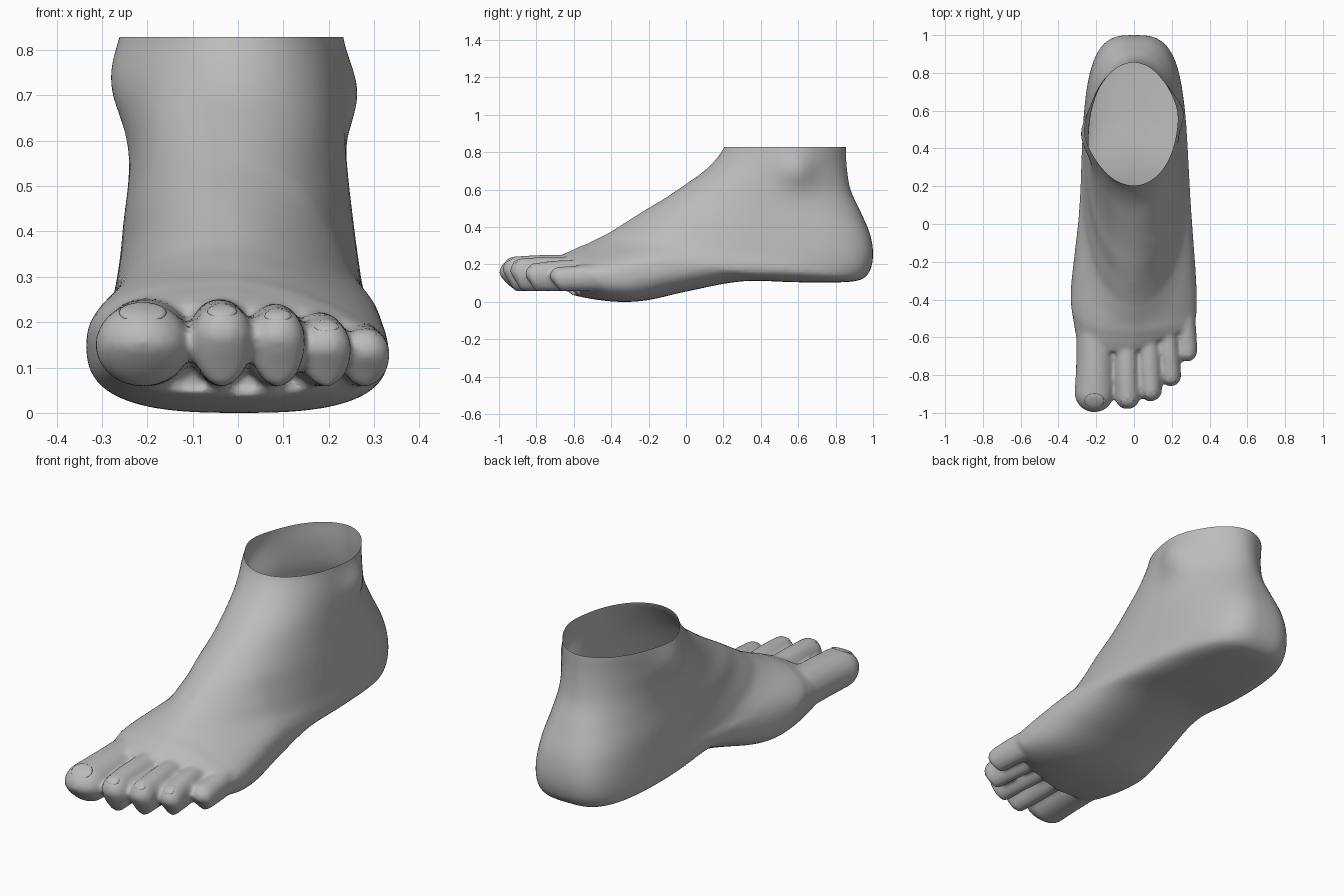
import bpy, bmesh, math
from mathutils import Matrix, Vector

if "Cube" in bpy.data.objects:
    bpy.data.objects.remove(bpy.data.objects["Cube"])

skin = bpy.data.materials.new("plain_grey")
skin.diffuse_color = (0.5, 0.5, 0.5, 1)
skin.use_nodes = True
skin.node_tree.nodes["Principled BSDF"].inputs["Base Color"].default_value = skin.diffuse_color

# Sections fan from the ankle opening round the heel to the toe roots:
# front y, front z, back y, back z, left x, right x, front power, back power, shear
SECTIONS = [
    (0.20, 0.92, 0.85, 0.92, -0.24, 0.23, 2.0, 1.9, 0),
    (0.205, 0.83, 0.855, 0.83, -0.24, 0.225, 2.0, 1.9, 0),
    (0.12, 0.72, 0.86, 0.72, -0.24, 0.23, 2.0, 1.9, 0),
    (0.00, 0.63, 0.88, 0.60, -0.235, 0.235, 2.0, 2.1, 0),
    (-0.12, 0.55, 0.93, 0.49, -0.24, 0.243, 2.0, 2.4, 0),
    (-0.22, 0.49, 0.985, 0.36, -0.252, 0.254, 2.1, 2.9, 0),
    (-0.30, 0.44, 1.00, 0.24, -0.26, 0.265, 2.1, 3.2, 0),
    (-0.37, 0.395, 0.97, 0.145, -0.27, 0.275, 2.2, 3.2, 0),
    (-0.42, 0.365, 0.88, 0.108, -0.277, 0.285, 2.2, 3.1, 0),
    (-0.46, 0.345, 0.60, 0.105, -0.285, 0.297, 2.2, 3.0, 0),
    (-0.50, 0.325, 0.30, 0.11, -0.298, 0.31, 2.2, 2.9, 0),
    (-0.53, 0.31, 0.00, 0.055, -0.322, 0.325, 2.3, 2.8, 0),
    (-0.57, 0.295, -0.20, 0.01, -0.335, 0.332, 2.4, 2.8, 0.03),
    (-0.60, 0.28, -0.35, 0.0, -0.325, 0.332, 2.5, 2.8, 0.1),
    (-0.64, 0.262, -0.50, 0.015, -0.31, 0.325, 2.6, 2.8, 0.22),
    (-0.68, 0.24, -0.62, 0.04, -0.295, 0.28, 2.6, 2.8, 0.4),
]
# Toes: root, knuckle and tip, each as x, y, z, half width, half height
TOES = [
    [(-.2, -.54, .155, .105, .1), (-.205, -.75, .15, .102, .1), (-.21, -.893, .15, .105, .093)],
    [(-.04, -.56, .17, .07, .083), (-.04, -.78, .178, .065, .073), (-.035, -.915, .168, .066, .075)],
    [(.07, -.54, .16, .062, .08), (.083, -.74, .17, .06, .071), (.088, -.88, .16, .06, .073)],
    [(.165, -.5, .15, .058, .073), (.183, -.68, .155, .056, .067), (.195, -.805, .14, .055, .068)],
    [(.26, -.44, .135, .06, .073), (.275, -.58, .135, .056, .06), (.28, -.675, .13, .055, .058)],
]
# Ankle bones: side, y, z, height of bump, spread
BONES = [(-1, 0.47, 0.74, 0.042, 0.12), (1, 0.60, 0.705, 0.045, 0.1)]


def spline(rows, steps):
    """Smooth interpolation through rows of numbers."""
    out = []
    for i in range(len(rows) - 1):
        p0, p1, p2 = rows[max(i - 1, 0)], rows[i], rows[i + 1]
        p3 = rows[min(i + 2, len(rows) - 1)]
        for s in range(steps):
            t = s / steps
            out.append([0.5 * (2 * b + (c - a) * t + (2 * a - 5 * b + 4 * c - d) * t * t
                               + (3 * b - a - 3 * c + d) * t ** 3)
                        for a, b, c, d in zip(p0, p1, p2, p3)])
    return out + [list(rows[-1])]


def ring(section, count=64):
    """One closed cross-section between its front and back points."""
    fy, fz, by, bz, xl, xr, nf, nb, shear = section
    points = []
    for i in range(count):
        a = 2 * math.pi * i / count
        c, s = math.cos(a), math.sin(a)
        n = nf if c > 0 else nb
        u = math.copysign(abs(c) ** (2 / n), c)
        x = abs(s) ** (2 / n) * (xr if s > 0 else xl)
        y = (fy + by) / 2 + u * (fy - by) / 2 + shear * max(0, x)
        z = (fz + bz) / 2 + u * (fz - bz) / 2
        # instep slopes down to the little toe, inner side has an arch
        outer = min(1, max(0, (-0.1 - y) / 0.4))
        z -= 1.2 * outer * max(0, x) * max(0, z - 0.12)
        if c < 0:
            z += 0.05 * math.exp(-((y - 0.15) / 0.22) ** 2) * min(1, max(0, -x / 0.25)) * max(0, 1 - z / 0.4)
        # ankle bones swell gently out of the sides
        for side, cy, cz, bump, r in BONES:
            if side * x > 0.001:
                x += side * bump * math.exp(-((y - cy) / r) ** 2 - ((z - cz) / r) ** 2)
        points.append((x, y, z))
    return points


def toe_rings(toe, count=24):
    """Tube along the toe, flat beneath, closed by a rounded tip."""
    stations = [(row, 1.0, 0.0) for row in spline(toe, 5)]
    for k in range(1, 8):
        phi = math.radians(k * 12)
        stations.append((toe[-1], math.cos(phi), math.sin(phi)))
    rings = []
    for (x, y, z, w, h), scale, forward in stations:
        points = []
        for i in range(count):
            a = 2 * math.pi * i / count
            c, s = math.cos(a), math.sin(a)
            low = max(0, -s)
            height = h if s > 0 else z - 0.058
            points.append((x + c * w * scale,
                           y - forward * w + forward * low * scale * 0.05,
                           z + s * height * scale))
        rings.append(points)
    return rings


def loft(bm, rings):
    loops = [[bm.verts.new(p) for p in r] for r in rings]
    for a, b in zip(loops, loops[1:]):
        for i in range(len(a)):
            j = (i + 1) % len(a)
            bm.faces.new((a[i], a[j], b[j], b[i]))
    bm.faces.new(loops[0][::-1])
    bm.faces.new(loops[-1])


def make_object(name, bm):
    mesh = bpy.data.meshes.new(name)
    bm.to_mesh(mesh)
    bm.free()
    obj = bpy.data.objects.new(name, mesh)
    bpy.context.collection.objects.link(obj)
    return obj


# Foot body and five toes
bm = bmesh.new()
loft(bm, [ring(s) for s in spline(SECTIONS, 5)])
for toe in TOES:
    loft(bm, toe_rings(toe))
bmesh.ops.recalc_face_normals(bm, faces=bm.faces[:])
foot = make_object("foot", bm)

# Fuse the parts into one soft skin
fuse = foot.modifiers.new("fuse", 'REMESH')
fuse.mode = 'VOXEL'
fuse.voxel_size = 0.012
soft = foot.modifiers.new("soften", 'SMOOTH')
soft.factor = 0.5
soft.iterations = 4
fused = bpy.data.meshes.new_from_object(foot.evaluated_get(bpy.context.evaluated_depsgraph_get()))
foot.modifiers.clear()

# Open the ankle with a level cut
bm = bmesh.new()
bm.from_mesh(fused)
bmesh.ops.bisect_plane(bm, geom=bm.verts[:] + bm.edges[:] + bm.faces[:],
                       plane_co=(0, 0, 0.829), plane_no=(0, 0, 1), clear_outer=True)
bm.to_mesh(foot.data)
bm.free()
bpy.data.meshes.remove(fused)

# Toenails set into the toe tips
bm = bmesh.new()
tilt = math.radians(28)
for toe in TOES:
    x, y, z, w, h = toe[-1]
    centre = Vector((x, y - (w - 0.012) * math.sin(tilt), z + (h - 0.012) * math.cos(tilt)))
    bmesh.ops.create_uvsphere(bm, u_segments=20, v_segments=10, radius=1,
                              matrix=Matrix.Translation(centre) @ Matrix.Rotation(tilt, 4, 'X')
                              @ Matrix.Diagonal((w * 0.5, w * 0.42, 0.01, 1)))
nails = make_object("toenails", bm)

for obj in (foot, nails):
    obj.data.materials.clear()
    obj.data.materials.append(skin)
    for poly in obj.data.polygons:
        poly.use_smooth = True
        poly.material_index = 0
